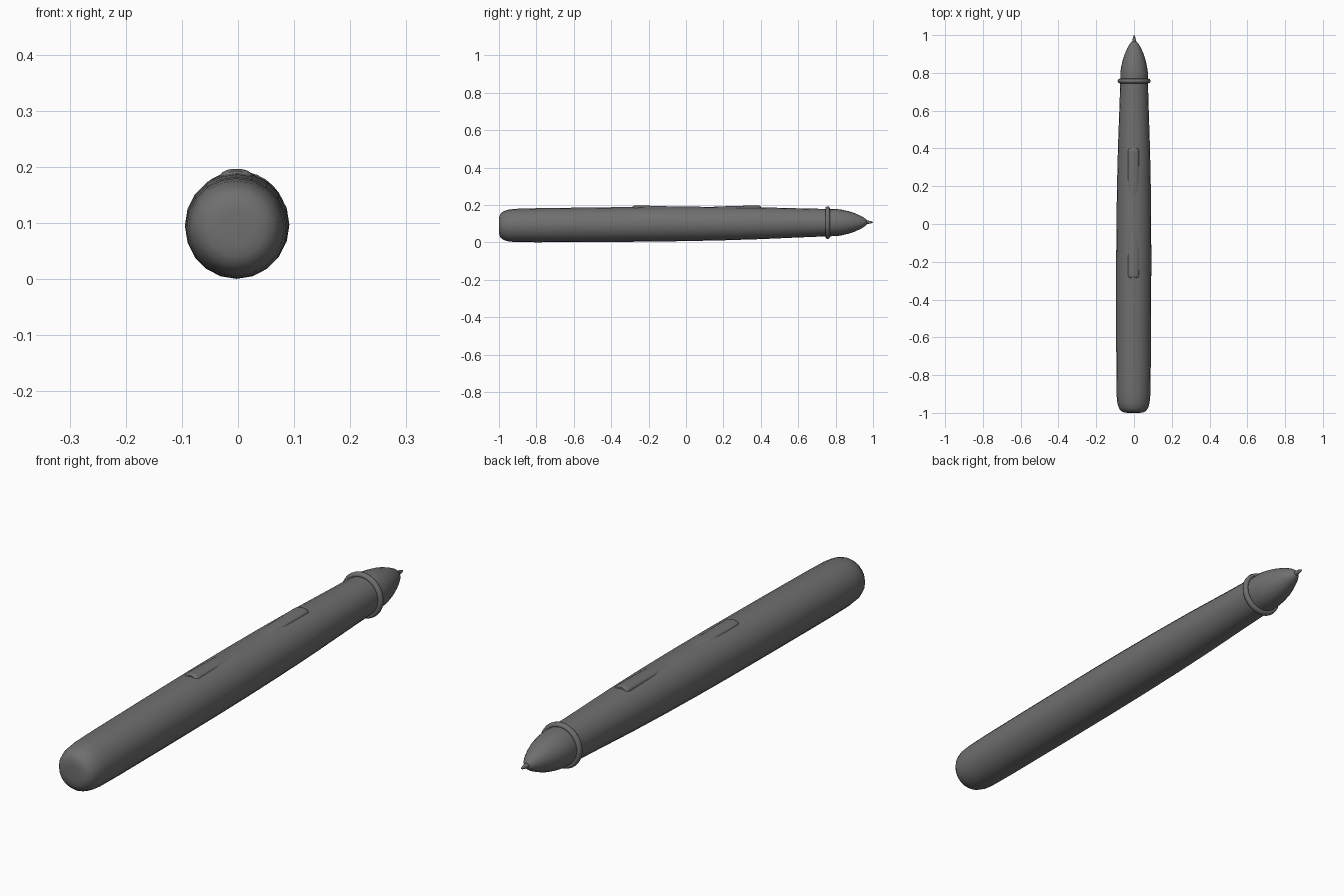
import bpy, bmesh, math
from mathutils import Vector

cube = bpy.data.objects.get("Cube")
if cube:
    bpy.data.objects.remove(cube, do_unlink=True)

grey = bpy.data.materials.new("dark grey plastic")
grey.use_nodes = True
colour = (0.16, 0.16, 0.16, 1)
grey.diffuse_color = colour
grey.node_tree.nodes["Principled BSDF"].inputs["Base Color"].default_value = colour


def axis(y):
    """Centre of the slightly tilted pen axis at y."""
    return Vector((0.002 * y - 0.001, y, 0.0985 + 0.009 * y))


def finish(name, bm, angle=50):
    bmesh.ops.recalc_face_normals(bm, faces=bm.faces)
    mesh = bpy.data.meshes.new(name)
    bm.to_mesh(mesh)
    bm.free()
    obj = bpy.data.objects.new(name, mesh)
    bpy.context.collection.objects.link(obj)
    mesh.materials.append(grey)
    bpy.ops.object.select_all(action='DESELECT')
    obj.select_set(True)
    bpy.context.view_layer.objects.active = obj
    bpy.ops.object.shade_smooth_by_angle(angle=math.radians(angle))
    return obj


def lathe(name, profile, sides=20, closed=False):
    """Revolve (y, radius) points around the pen axis."""
    bm = bmesh.new()
    rings = []
    for y, r in profile:
        ring = []
        for i in range(sides):
            a = math.tau * i / sides
            ring.append(bm.verts.new(axis(y) + Vector((r * math.cos(a), 0, r * math.sin(a)))))
        rings.append(ring)
    pairs = list(zip(rings, rings[1:]))
    if closed:
        pairs.append((rings[-1], rings[0]))
    else:
        bm.faces.new(rings[0])
        bm.faces.new(rings[-1])
    for a, b in pairs:
        for i in range(sides):
            j = (i + 1) % sides
            bm.faces.new((a[i], a[j], b[j], b[i]))
    return finish(name, bm)


def button(name, outer, inner):
    """Domed key, proud at its outer end and sinking into the barrel inwards."""
    bm = bmesh.new()
    length, steps, columns = inner - outer, 24, 12
    grid = []
    for i in range(steps + 1):
        t = (i / steps) ** 1.6
        y = outer + length * t
        # rounded outer corners, long taper at the inner end
        corner = min(1, abs(y - outer) / 0.015)
        w = 0.029 * (0.75 + 0.25 * math.sqrt(corner * (2 - corner)))
        w *= math.sqrt(max(0.1, 1 - max(0, (t - 0.6) / 0.4) ** 2))
        top = 0.1965 - 0.009 * t ** 2 - 0.004 * (1 - corner) ** 2
        row = []
        for j in range(columns + 1):
            a = math.pi * j / columns
            row.append(bm.verts.new((-0.003 + w * math.cos(a), y,
                                     top - 0.016 * (1 - math.sin(a) ** 0.8))))
        row.append(bm.verts.new((-0.003 - w, y, 0.16)))
        row.append(bm.verts.new((-0.003 + w, y, 0.16)))
        grid.append(row)
    for a, b in zip(grid, grid[1:]):
        for j in range(len(a)):
            k = (j + 1) % len(a)
            bm.faces.new((a[j], a[k], b[k], b[j]))
    bm.faces.new(grid[0])
    bm.faces.new(grid[-1])
    return finish(name, bm, 40)


# Barrel with rounded tail
lathe("barrel", [(-1, 0.03), (-0.998, 0.05), (-0.99, 0.066), (-0.975, 0.077), (-0.95, 0.085),
                 (-0.91, 0.089), (-0.8, 0.091), (-0.5, 0.0925), (-0.2, 0.093), (0, 0.092),
                 (0.2, 0.0895), (0.4, 0.085), (0.6, 0.078), (0.76, 0.073)])

# Tapered nose cone
lathe("nose_cone", [(0.75, 0.073), (0.8, 0.073), (0.83, 0.069), (0.87, 0.06), (0.9, 0.05),
                    (0.93, 0.037), (0.95, 0.026), (0.965, 0.014), (0.968, 0.008)])

# Writing nib
lathe("nib", [(0.95, 0.011), (0.972, 0.009), (0.985, 0.007), (0.996, 0.004), (1, 0.0015)], 12)

# Collar ring between barrel and nose
lathe("collar_ring", [(0.757 + 0.012 * math.cos(math.tau * i / 12),
                       0.077 + 0.01 * math.sin(math.tau * i / 12)) for i in range(12)],
      32, closed=True)

# Two side keys along the top
button("rear_button", -0.285, 0.0)
button("front_button", 0.4, 0.1)
